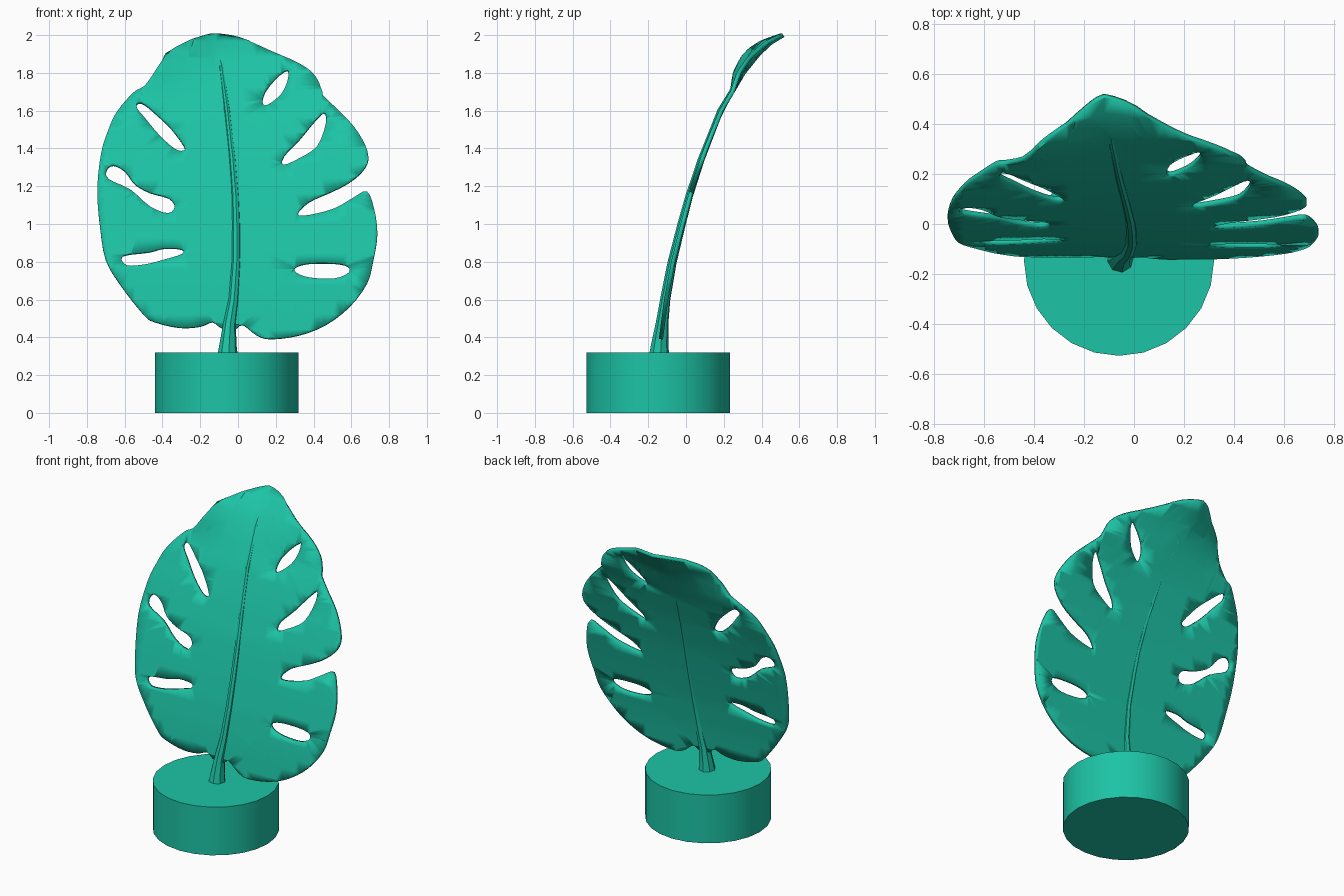
import bpy, bmesh, math
from mathutils import Vector

teal = bpy.data.materials.new("teal")
teal.diffuse_color = (0.012, 0.55, 0.38, 1)

# Side profile of the leaf: (z, y)
BEND = [(0.3, -0.137), (0.39, -0.133), (0.6, -0.105), (0.8, -0.068), (1.0, -0.018),
        (1.2, 0.036), (1.4, 0.106), (1.6, 0.187), (1.8, 0.305), (1.9, 0.385),
        (1.96, 0.45), (2.0, 0.515)]


def leaf_y(x, z):
    z = min(max(z, BEND[0][0]), BEND[-1][0])
    for (z0, y0), (z1, y1) in zip(BEND, BEND[1:]):
        if z <= z1:
            y = y0 + (y1 - y0) * (z - z0) / (z1 - z0)
            break
    # the tip folds forward on both sides of the midrib
    ramp = min(max((z - 1.7) / 0.25, 0), 1)
    return y - ramp * abs(x + 0.12) * (0.35 if x < -0.12 else 0.12)


def smooth_loop(pts, steps=3):
    """Closed Catmull-Rom loop through (x, z) points."""
    p = [Vector(q) for q in pts]
    n, out = len(p), []
    for i in range(n):
        a, b, c, d = p[i - 1], p[i], p[(i + 1) % n], p[(i + 2) % n]
        for s in range(steps):
            t = s / steps
            out.append(0.5 * (2 * b + (c - a) * t + (2 * a - 5 * b + 4 * c - d) * t * t
                              + (3 * b - a - 3 * c + d) * t ** 3))
    return out


def finish(obj, angle=30):
    obj.data.materials.append(teal)
    bpy.ops.object.select_all(action='DESELECT')
    obj.select_set(True)
    bpy.context.view_layer.objects.active = obj
    bpy.ops.object.shade_smooth_by_angle(angle=math.radians(angle))


# Leaf outline: left side from stem to tip, then right side down to the stem
left_edge = [(-0.09, 0.45), (-0.135, 0.48), (-0.2, 0.456), (-0.31, 0.45), (-0.44, 0.48),
             (-0.5, 0.52), (-0.625, 0.68), (-0.7, 0.81), (-0.73, 0.98), (-0.745, 1.18),
             (-0.725, 1.37), (-0.69, 1.485), (-0.645, 1.585), (-0.555, 1.69),
             (-0.495, 1.73), (-0.415, 1.845), (-0.375, 1.905), (-0.31, 1.945),
             (-0.2, 1.985), (-0.12, 2.0)]
right_edge = [(0.01, 1.98), (0.165, 1.915), (0.325, 1.845), (0.41, 1.78), (0.445, 1.7),
              (0.455, 1.67), (0.535, 1.595), (0.615, 1.51), (0.673, 1.415), (0.69, 1.34),
              (0.66, 1.28), (0.59, 1.22), (0.495, 1.17), (0.375, 1.115), (0.315, 1.05),
              (0.375, 1.045), (0.51, 1.08), (0.615, 1.14), (0.683, 1.17), (0.72, 1.08),
              (0.738, 0.945), (0.715, 0.8), (0.683, 0.685), (0.59, 0.56), (0.465, 0.465),
              (0.325, 0.41), (0.175, 0.39), (0.1, 0.41), (0.025, 0.465), (-0.02, 0.44)]
# Slits in the leaf
slits = [
    [(-.53, 1.64), (-.49, 1.63), (-.415, 1.565), (-.35, 1.5), (-.285, 1.41),
     (-.29, 1.385), (-.335, 1.395), (-.415, 1.465), (-.49, 1.555), (-.535, 1.61)],
    [(-.66, 1.31), (-.6, 1.28), (-.545, 1.21), (-.465, 1.165), (-.365, 1.135),
     (-.335, 1.09), (-.37, 1.055), (-.465, 1.09), (-.57, 1.18), (-.685, 1.235), (-.695, 1.285)],
    [(-.61, .83), (-.47, .85), (-.39, .87), (-.3, .865), (-.295, .84),
     (-.39, .81), (-.49, .785), (-.59, .78)],
    [(.26, 1.815), (.265, 1.765), (.23, 1.685), (.155, 1.625), (.13, 1.64),
     (.145, 1.7), (.2, 1.77)],
    [(.455, 1.59), (.465, 1.53), (.42, 1.41), (.325, 1.345), (.24, 1.31),
     (.245, 1.36), (.325, 1.445), (.395, 1.53)],
    [(.305, .77), (.38, .79), (.51, .79), (.58, .775), (.585, .74),
     (.51, .71), (.38, .715), (.31, .74)],
]

# Leaf: flat fill with holes, sliced into a grid, then bent
bm = bmesh.new()
for loop in [left_edge + right_edge] + slits:
    vs = [bm.verts.new((p.x, 0, p.y)) for p in smooth_loop(loop)]
    for i, v in enumerate(vs):
        bm.edges.new((vs[i - 1], v))
bmesh.ops.triangle_fill(bm, use_beauty=True, use_dissolve=False,
                        edges=bm.edges[:], normal=(0, -1, 0))
cuts = [((0, 0, 0.44 + 0.08 * i), (0, 0, 1)) for i in range(20)]
cuts += [((-0.12 + 0.14 * i, 0, 0), (1, 0, 0)) for i in range(-4, 7)]
for co, no in cuts:
    bmesh.ops.bisect_plane(bm, geom=bm.verts[:] + bm.edges[:] + bm.faces[:],
                           dist=1e-5, plane_co=co, plane_no=no)
for v in bm.verts:
    v.co.y = leaf_y(v.co.x, v.co.z)
bmesh.ops.recalc_face_normals(bm, faces=bm.faces[:])
mesh = bpy.data.meshes.new("leaf")
bm.to_mesh(mesh)
bm.free()
leaf = bpy.data.objects.new("leaf", mesh)
bpy.context.collection.objects.link(leaf)
solid = leaf.modifiers.new("thickness", 'SOLIDIFY')
solid.thickness = 0.022
solid.offset = 0
finish(leaf, 35)

# Stem and midrib: tapered tube of (x, z, radius)
rib = [(-.055, .3, .055), (-.053, .36, .046), (-.045, .47, .034), (-.024, .6, .027),
       (-.01, .8, .024), (-.01, 1.0, .022), (-.015, 1.15, .02), (-.03, 1.34, .018),
       (-.058, 1.6, .016), (-.087, 1.82, .013), (-.107, 1.95, .007)]
curve = bpy.data.curves.new("stem", 'CURVE')
curve.dimensions = '3D'
curve.bevel_depth = 1
curve.bevel_resolution = 2
curve.use_fill_caps = True
spline = curve.splines.new('POLY')
spline.points.add(len(rib) - 1)
for pt, (x, z, r) in zip(spline.points, rib):
    pt.co = (x, leaf_y(x, z) - 0.005, z, 1)
    pt.radius = r
stem = bpy.data.objects.new("stem", curve)
bpy.context.collection.objects.link(stem)
bpy.context.view_layer.objects.active = stem
stem.select_set(True)
bpy.ops.object.convert(target='MESH')
finish(bpy.context.object, 40)

# Round base
bpy.ops.mesh.primitive_cylinder_add(vertices=24, radius=0.38, depth=0.32,
                                    location=(-0.06, -0.147, 0.16))
base = bpy.context.object
base.name = "base"
finish(base)
